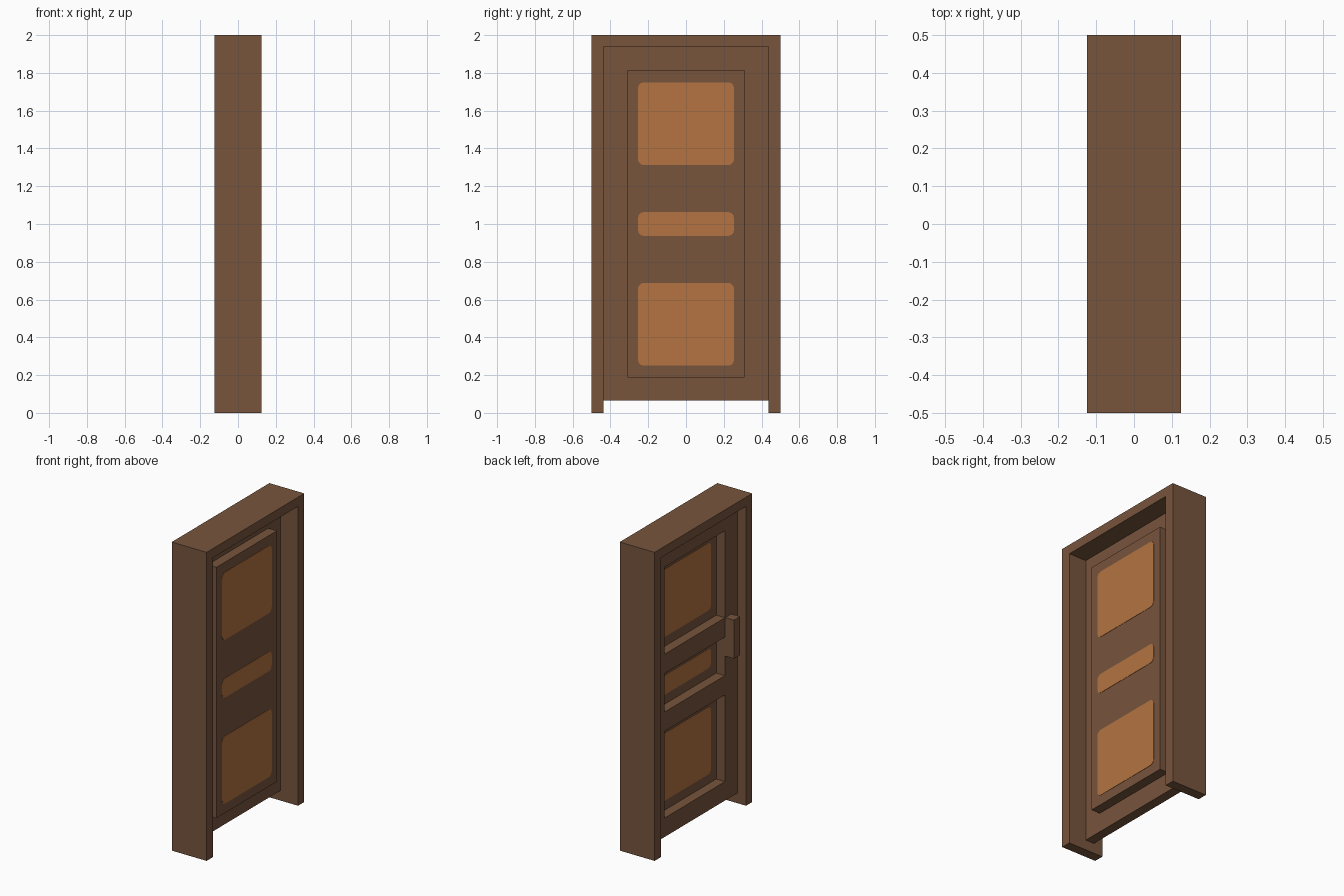
import bpy
import bmesh

cube = bpy.data.objects.get("Cube")
if cube:
    bpy.data.objects.remove(cube, do_unlink=True)


def material(name, rgb):
    mat = bpy.data.materials.new(name)
    mat.use_nodes = True
    colour = (*rgb, 1.0)
    mat.diffuse_color = colour
    mat.node_tree.nodes["Principled BSDF"].inputs["Base Color"].default_value = colour
    return mat


dark_wood = material("dark_wood", (0.184, 0.090, 0.046))
light_wood = material("light_wood", (0.458, 0.172, 0.053))


def slab(name, ys, zs, x_back, x_front, mat, holes=(), corner=0.0):
    """Flat outline of grid cells in the yz plane, minus holes, thickened along x."""
    bm = bmesh.new()
    for i in range(len(ys) - 1):
        for j in range(len(zs) - 1):
            if (i, j) in holes:
                continue
            corners = [(i, j), (i + 1, j), (i + 1, j + 1), (i, j + 1)]
            bm.faces.new([bm.verts.new((x_back, ys[a], zs[b])) for a, b in corners])
    bmesh.ops.remove_doubles(bm, verts=bm.verts[:], dist=0.0001)
    if corner:
        bmesh.ops.bevel(bm, geom=bm.verts[:], offset=corner, segments=3,
                        profile=0.5, affect='VERTICES')
    result = bmesh.ops.extrude_face_region(bm, geom=bm.faces[:])
    moved = [v for v in result["geom"] if isinstance(v, bmesh.types.BMVert)]
    bmesh.ops.translate(bm, verts=moved, vec=(x_front - x_back, 0, 0))
    bmesh.ops.recalc_face_normals(bm, faces=bm.faces[:])
    mesh = bpy.data.meshes.new(name)
    bm.to_mesh(mesh)
    bm.free()
    mesh.materials.append(mat)
    obj = bpy.data.objects.new(name, mesh)
    bpy.context.collection.objects.link(obj)
    return obj


HALF_DEPTH = 0.125
LAYER = 0.0625          # thickness of each door layer
JAMB = 0.436            # inner side of the surround
FIELD = 0.31            # inner side of the stiles
TOP, BOTTOM = 1.94, 0.065

# Surround: two jambs and a header, open at the floor
slab("door_surround", [-0.5, -JAMB, JAMB, 0.5], [0, TOP, 2],
     -HALF_DEPTH, HALF_DEPTH, dark_wood, holes=[(1, 0)])

# Door leaf: stiles and rails around three openings
slab("stiles_and_rails", [-JAMB, -FIELD, FIELD, JAMB],
     [BOTTOM, 0.188, 0.75, 0.875, 1.125, 1.25, 1.814, TOP],
     -LAYER, 0, dark_wood, holes=[(1, 1), (1, 3), (1, 5)])

# Raised board closing the openings
slab("raised_board", [-FIELD, FIELD], [0.188, 1.814], 0, LAYER, dark_wood)

# Rounded light panels on both faces of the board
for level, z0, z1 in (("lower", 0.25, 0.688), ("middle", 0.937, 1.063),
                      ("upper", 1.312, 1.75)):
    for side, x0, x1 in (("outer", LAYER - 0.002, LAYER + 0.002),
                         ("inner", -0.002, 0.002)):
        slab(f"{level}_{side}_panel", [-0.254, 0.254], [z0, z1],
             x0, x1, light_wood, corner=0.03)

# Block handle on the stile
slab("handle", [-0.375, -0.3125], [1.0, 1.25], -HALF_DEPTH, -LAYER, dark_wood)
